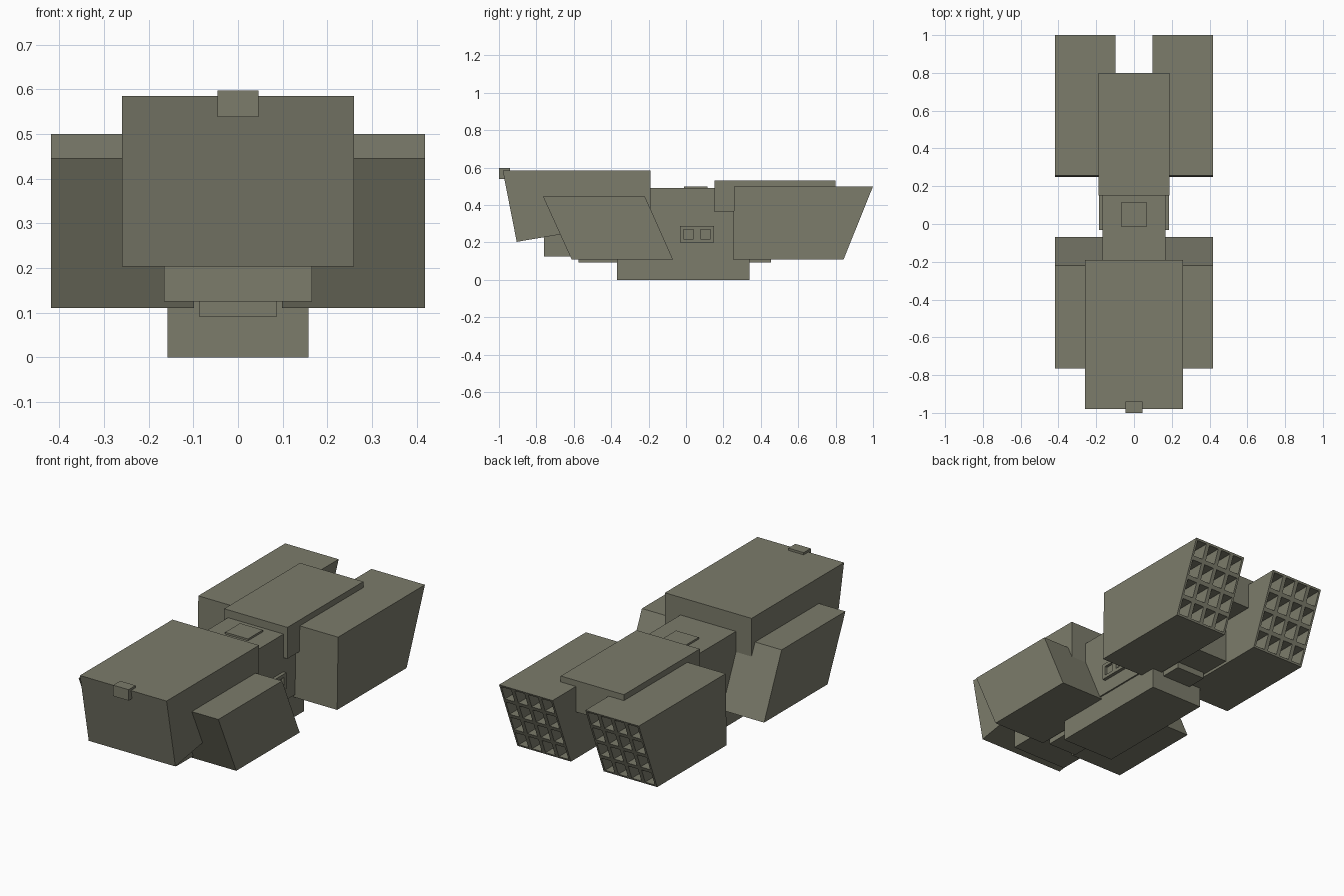
import bpy, bmesh
from mathutils import Vector

if "Cube" in bpy.data.objects:
    bpy.data.objects.remove(bpy.data.objects["Cube"])

mat = bpy.data.materials.new("olive_grey")
mat.diffuse_color = (0.2, 0.2, 0.147, 1)
mat.use_nodes = True
mat.node_tree.nodes["Principled BSDF"].inputs["Base Color"].default_value = mat.diffuse_color


def prism(name, profile, x0, x1, mirror=False, cuts=(), face_dir=None, inset=0, push=None):
    """Extrude a (y, z) profile from x0 to x1; optionally recess a grid of cells in one face."""
    bm = bmesh.new()
    face = bm.faces.new([bm.verts.new((x0, y, z)) for y, z in profile])
    ext = bmesh.ops.extrude_face_region(bm, geom=[face])["geom"]
    bmesh.ops.translate(bm, vec=(x1 - x0, 0, 0),
                        verts=[g for g in ext if isinstance(g, bmesh.types.BMVert)])
    bmesh.ops.recalc_face_normals(bm, faces=bm.faces)
    if face_dir:
        for co, no in cuts:
            bmesh.ops.bisect_plane(bm, geom=bm.verts[:] + bm.edges[:] + bm.faces[:],
                                   plane_co=co, plane_no=no)
        bm.normal_update()
        cells = [f for f in bm.faces if f.normal.dot(Vector(face_dir)) > 0.7]
        bmesh.ops.inset_individual(bm, faces=cells, thickness=inset, use_even_offset=True)
        deep = bmesh.ops.extrude_discrete_faces(bm, faces=cells)["faces"]
        bmesh.ops.translate(bm, vec=push, verts=list({v for f in deep for v in f.verts}))
    me = bpy.data.meshes.new(name)
    bm.to_mesh(me)
    bm.free()
    me.materials.append(mat)
    ob = bpy.data.objects.new(name, me)
    bpy.context.collection.objects.link(ob)
    if mirror:
        ob.modifiers.new("mirror", 'MIRROR').use_mirror_merge = False
    return ob


def box(name, hx, y0, y1, z0, z1):
    return prism(name, [(y0, z0), (y1, z0), (y1, z1), (y0, z1)], -hx, hx)


# central spine and base
box("hull", 0.166, -0.76, 0.62, 0.125, 0.49)
box("base", 0.158, -0.37, 0.34, 0.0, 0.13)
box("keel_plate", 0.087, -0.575, 0.455, 0.092, 0.13)
box("roof_hatch", 0.068, -0.012, 0.115, 0.485, 0.5)
box("rear_deck", 0.189, 0.152, 0.8, 0.362, 0.532)

# front block with sloped nose and its tab
prism("front_block", [(-0.98, 0.585), (-0.905, 0.203), (-0.19, 0.325), (-0.19, 0.585)], -0.259, 0.259)
box("nose_tab", 0.046, -1.0, -0.94, 0.538, 0.597)

# slanted front side pods
prism("front_pod", [(-0.765, 0.446), (-0.612, 0.11), (-0.07, 0.11), (-0.22, 0.446)],
      0.098, 0.418, mirror=True)

# rear pods with a four by four grid of tubes in the sloped back face
x0, x1, z0, z1 = 0.098, 0.418, 0.11, 0.5
tube_cuts = [((x0 + (x1 - x0) * i / 4, 0, 0), (1, 0, 0)) for i in (1, 2, 3)]
tube_cuts += [((0, 0, z0 + (z1 - z0) * i / 4), (0, 0, 1)) for i in (1, 2, 3)]
prism("rear_pod", [(0.258, z1), (0.25, z0), (0.843, z0), (1.0, z1)], x0, x1, mirror=True,
      cuts=tube_cuts, face_dir=(0, 1, 0), inset=0.011, push=(0, -0.12, 0))

# side vents with two recessed windows
prism("side_vent", [(-0.032, 0.2), (0.15, 0.2), (0.15, 0.287), (-0.032, 0.287)],
      0.15, 0.184, mirror=True, cuts=[((0, 0.059, 0), (0, 1, 0))],
      face_dir=(1, 0, 0), inset=0.018, push=(-0.015, 0, 0))
